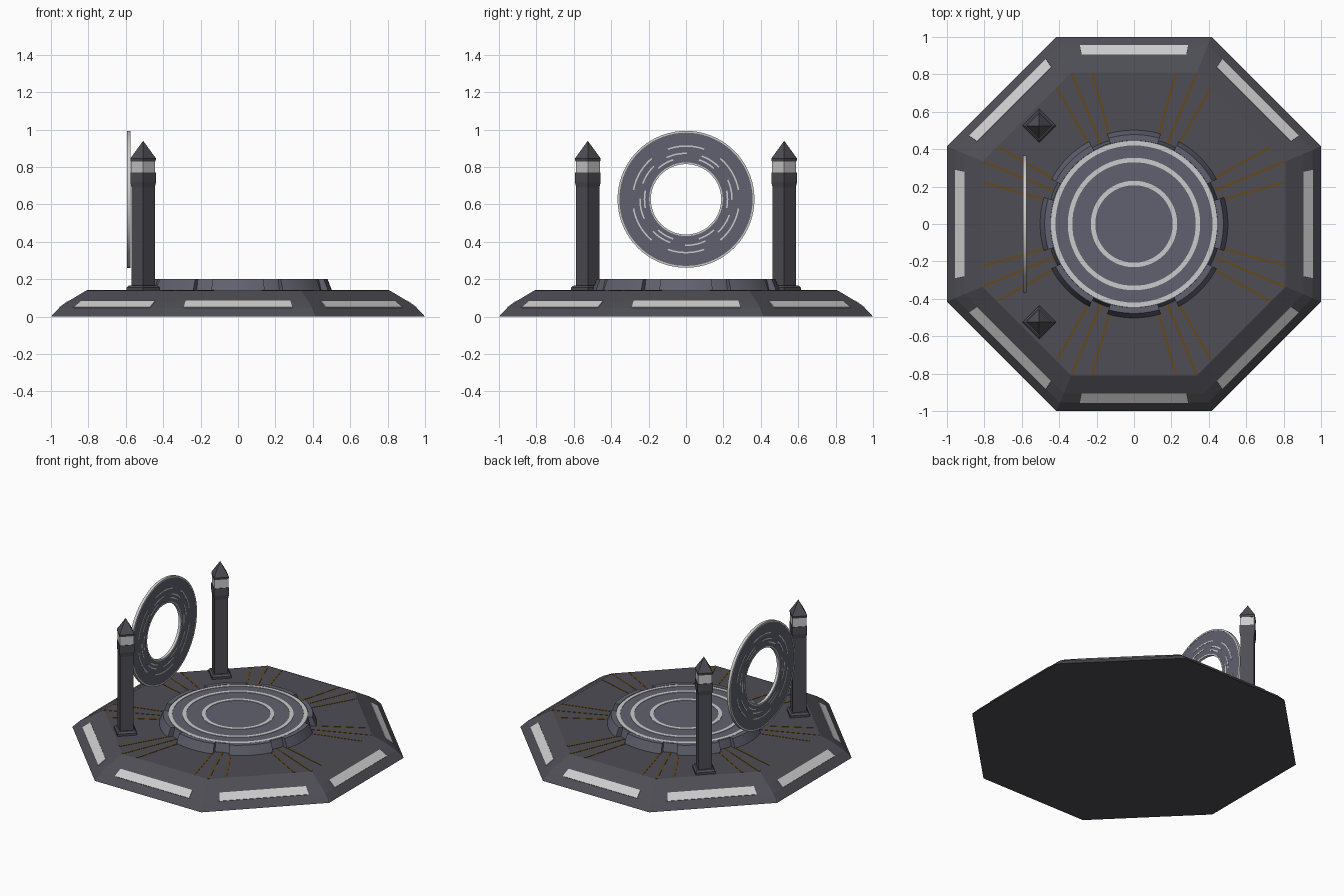
import bpy, bmesh
from math import sin, cos, pi, radians, tan
from mathutils import Vector, Matrix

if "Cube" in bpy.data.objects:
    bpy.data.objects.remove(bpy.data.objects["Cube"])


def material(name, rgb):
    m = bpy.data.materials.new(name)
    m.diffuse_color = (*rgb, 1)
    m.use_nodes = True
    m.node_tree.nodes["Principled BSDF"].inputs["Base Color"].default_value = m.diffuse_color
    return m


DARK = material("dark_metal", (0.075, 0.075, 0.09))
MID = material("mid_metal", (0.12, 0.12, 0.16))
LIGHT = material("pale_light", (0.7, 0.7, 0.68))
BROWN = material("brown_inlay", (0.13, 0.065, 0.01))


def finish(name, bm, mat, smooth=False):
    bmesh.ops.recalc_face_normals(bm, faces=bm.faces)
    me = bpy.data.meshes.new(name)
    bm.to_mesh(me)
    bm.free()
    me.materials.append(mat)
    ob = bpy.data.objects.new(name, me)
    bpy.context.collection.objects.link(ob)
    if smooth:
        bpy.ops.object.select_all(action='DESELECT')
        ob.select_set(True)
        bpy.context.view_layer.objects.active = ob
        bpy.ops.object.shade_smooth_by_angle(angle=radians(30))
    return ob


def stack(name, profile, n, mat, rot=0.0, loc=(0, 0), smooth=False):
    """Solid of n-sided sections (radius, z), capped at both ends."""
    bm = bmesh.new()
    rings = [[bm.verts.new((loc[0] + r * cos(rot + 2 * pi * i / n),
                            loc[1] + r * sin(rot + 2 * pi * i / n), z))
              for i in range(n)] for r, z in profile]
    for a, b in zip(rings, rings[1:]):
        for i in range(n):
            bm.faces.new((a[i], a[(i + 1) % n], b[(i + 1) % n], b[i]))
    bm.faces.new(rings[0])
    bm.faces.new(rings[-1])
    bmesh.ops.remove_doubles(bm, verts=bm.verts, dist=1e-5)
    return finish(name, bm, mat, smooth)


def sweep(bm, profile, a0=0, a1=360, steps=72):
    """Sweep a closed (radius, z) section around z between two angles."""
    full = a1 - a0 >= 360
    count = steps if full else steps + 1
    rings = []
    for i in range(count):
        a = radians(a0 + (a1 - a0) * i / steps)
        rings.append([bm.verts.new((r * cos(a), r * sin(a), z)) for r, z in profile])
    k = len(profile)
    for i in range(steps):
        p, q = rings[i], rings[(i + 1) % count]
        for j in range(k):
            bm.faces.new((p[j], p[(j + 1) % k], q[(j + 1) % k], q[j]))
    if not full:
        bm.faces.new(rings[0])
        bm.faces.new(rings[-1])


def rect(r0, r1, z0, z1):
    return [(r0, z0), (r1, z0), (r1, z1), (r0, z1)]


def slab(bm, corners, thick):
    """Thin slab from a quad, thickened along the given vector."""
    t = Vector(thick)
    lo = [bm.verts.new(c) for c in corners]
    hi = [bm.verts.new(Vector(c) + t) for c in corners]
    bm.faces.new(lo)
    bm.faces.new(hi)
    for i in range(4):
        bm.faces.new((lo[i], lo[(i + 1) % 4], hi[(i + 1) % 4], hi[i]))


# octagonal base with bulged sloping rim
k = 1 / cos(pi / 8)
stack("octagon_base", [(k, 0), (0.955 * k, 0.047), (0.905 * k, 0.083), (0.81 * k, 0.14)],
      8, DARK, rot=pi / 8)

# light panels on each rim side
bm = bmesh.new()
for i in range(8):
    m = Matrix.Rotation(i * pi / 4, 3, 'Z')
    quad = [(0.955, -0.29, 0.047), (0.955, 0.29, 0.047),
            (0.905, 0.28, 0.083), (0.905, -0.28, 0.083)]
    slab(bm, [m @ Vector(c) for c in quad], m @ Vector((0.002, 0, 0.003)))
finish("rim_light_panels", bm, LIGHT)

# radial inlay strips, three at each corner of the deck
bm = bmesh.new()
for i in range(8):
    for off in (-7, 0, 7):
        m = Matrix.Rotation(radians(22.5 + 45 * i + off), 3, 'Z')
        end = 0.81 / cos(radians(22.5 - abs(off))) - 0.004
        quad = [(0.44, -0.006, 0.139), (end, -0.006, 0.139),
                (end, 0.006, 0.139), (0.44, 0.006, 0.139)]
        slab(bm, [m @ Vector(c) for c in quad], (0, 0, 0.003))
finish("deck_inlay_strips", bm, BROWN)

# central round platform
stack("platform_disc", [(0.465, 0.138), (0.45, 0.198)], 72, MID, smooth=True)

# eight raised blocks around the platform
bm = bmesh.new()
for i in range(8):
    sweep(bm, [(0.44, 0.138), (0.503, 0.138), (0.478, 0.202), (0.447, 0.202)],
          45 * i - 16.5, 45 * i + 16.5, 8)
finish("platform_edge_blocks", bm, MID, True)

# pale rings on the platform
bm = bmesh.new()
for r in (0.432, 0.342, 0.219):
    sweep(bm, rect(r - 0.012, r + 0.012, 0.19, 0.201))
finish("platform_light_rings", bm, LIGHT, True)

# two lamp pillars, square sections turned by 45 degrees
for side, y in (("front", -0.525), ("back", 0.525)):
    at = (-0.507, y)
    stack(side + "_pillar_foot", [(0.09, 0.138), (0.09, 0.155), (0.075, 0.167)], 4, DARK, loc=at)
    stack(side + "_pillar_shaft", [(0.062, 0.16), (0.062, 0.70)], 4, DARK, loc=at)
    stack(side + "_pillar_collar", [(0.06, 0.68), (0.069, 0.72), (0.069, 0.77)], 4, DARK, loc=at)
    stack(side + "_pillar_lamp", [(0.064, 0.768), (0.064, 0.832)], 4, LIGHT, loc=at)
    stack(side + "_pillar_cap", [(0.066, 0.83), (0.069, 0.845), (0.0, 0.94)], 4, DARK, loc=at)


def stand_up(ob):
    ob.rotation_euler = (0, pi / 2, 0)
    ob.location = (-0.585, 0, 0.627)


# upright floating ring
bm = bmesh.new()
sweep(bm, rect(0.192, 0.362, -0.008, 0.008))
stand_up(finish("floating_ring", bm, MID, True))

# pale rims of the ring
bm = bmesh.new()
sweep(bm, rect(0.356, 0.366, -0.0095, 0.0095))
sweep(bm, rect(0.188, 0.197, -0.0095, 0.0095))
stand_up(finish("ring_rims", bm, LIGHT, True))

# dashed arcs on both faces of the ring
bm = bmesh.new()
for r, count, half, start in ((0.285, 6, 20, 0), (0.246, 8, 13, 12), (0.222, 6, 12, 30)):
    for i in range(count):
        c = start + 360 * i / count
        sweep(bm, rect(r - 0.004, r + 0.004, -0.0095, 0.0095), c - half, c + half, 8)
stand_up(finish("ring_dashes", bm, LIGHT, True))
